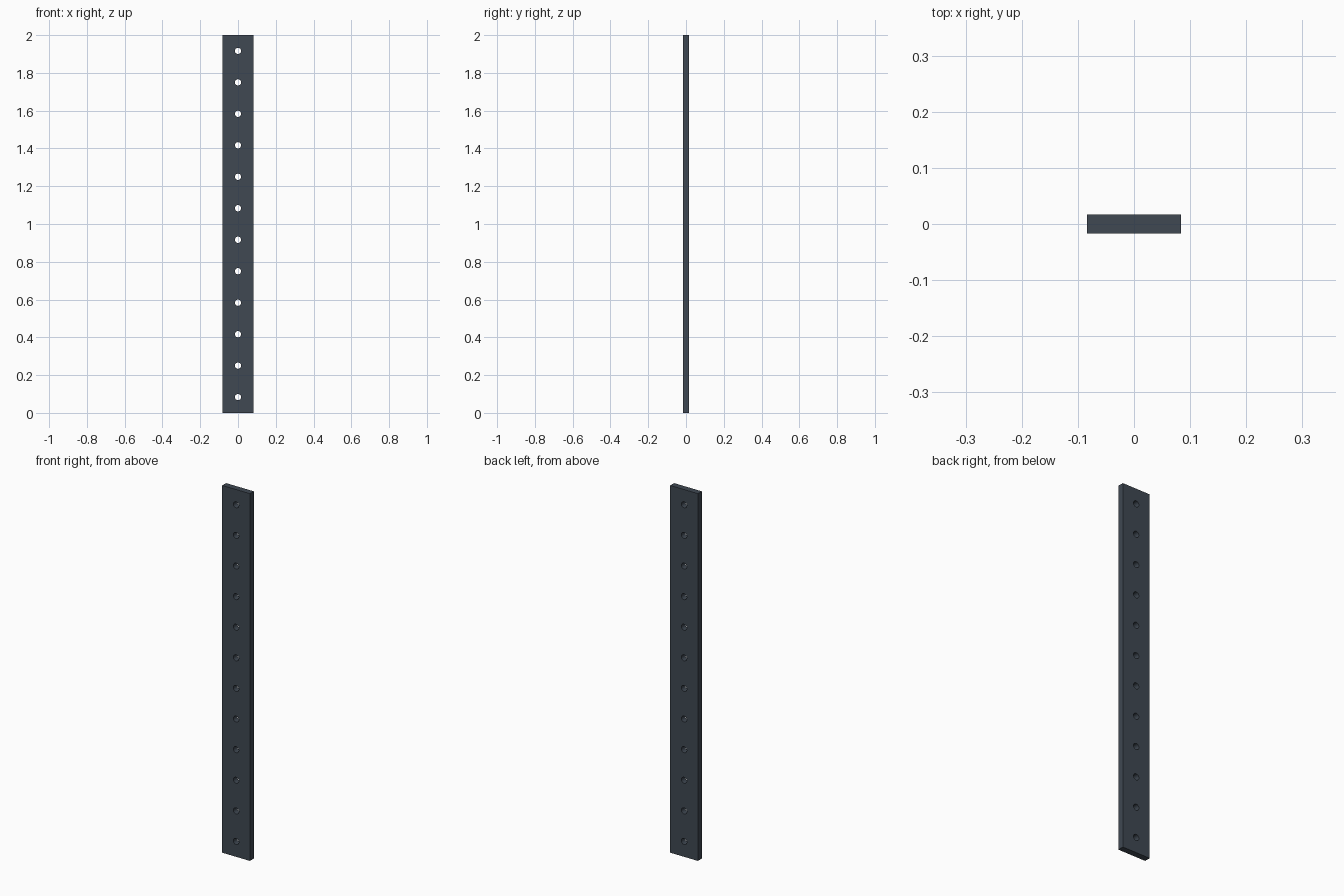
import bpy, bmesh
from math import sin, cos, tau

if "Cube" in bpy.data.objects:
    bpy.data.objects.remove(bpy.data.objects["Cube"])

HOLES, SEGS = 12, 32
HEIGHT = 2.0
PITCH = HEIGHT / HOLES        # square cell around each hole, also the strip width
THICK = PITCH / 5
RADIUS = 0.0165

bm = bmesh.new()

# Front face: a stack of square cells, each with a round hole
for i in range(HOLES):
    zc = PITCH * (i + 0.5)
    inner, outer = [], []
    for k in range(SEGS):
        c, s = cos(tau * k / SEGS), sin(tau * k / SEGS)
        reach = PITCH / 2 / max(abs(c), abs(s))
        inner.append(bm.verts.new((RADIUS * c, -THICK / 2, zc + RADIUS * s)))
        outer.append(bm.verts.new((reach * c, -THICK / 2, zc + reach * s)))
    for k in range(SEGS):
        n = (k + 1) % SEGS
        bm.faces.new((inner[k], outer[k], outer[n], inner[n]))
bmesh.ops.remove_doubles(bm, verts=bm.verts[:], dist=1e-5)

# Thickness: extrude backwards, which also makes the sides and hole walls
ext = bmesh.ops.extrude_face_region(bm, geom=bm.faces[:])
back = [g for g in ext["geom"] if isinstance(g, bmesh.types.BMVert)]
bmesh.ops.translate(bm, verts=back, vec=(0, THICK, 0))
bmesh.ops.recalc_face_normals(bm, faces=bm.faces[:])

mesh = bpy.data.meshes.new("perforated_strip")
bm.to_mesh(mesh)
bm.free()
strip = bpy.data.objects.new("perforated_strip", mesh)
bpy.context.collection.objects.link(strip)

# Dark slate finish
mat = bpy.data.materials.new("dark_slate")
mat.diffuse_color = (0.05, 0.065, 0.085, 1)
mat.use_nodes = True
mat.node_tree.nodes["Principled BSDF"].inputs["Base Color"].default_value = mat.diffuse_color
mesh.materials.append(mat)

bpy.context.view_layer.objects.active = strip
strip.select_set(True)
bpy.ops.object.shade_smooth_by_angle()
